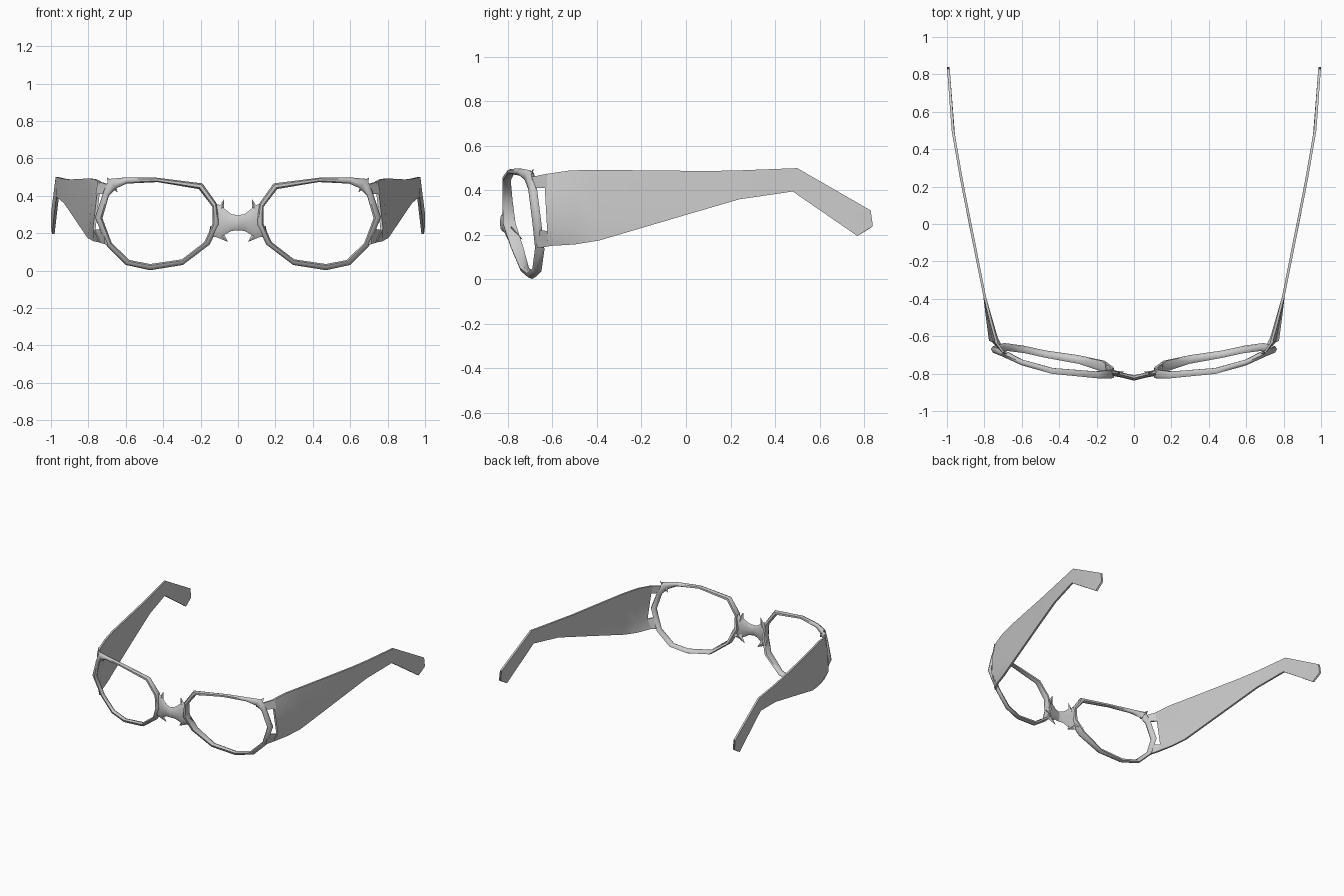
import bpy
import bmesh
from math import cos, sin, pi
from mathutils import Vector

cube = bpy.data.objects.get("Cube")
if cube:
    bpy.data.objects.remove(cube)

grey = bpy.data.materials.new("frame grey")
grey.use_nodes = True
grey.diffuse_color = (0.6, 0.6, 0.6, 1)
grey.node_tree.nodes["Principled BSDF"].inputs["Base Color"].default_value = (0.6, 0.6, 0.6, 1)


def lerp(table, t):
    """Piecewise linear lookup in a list of (key, value) pairs."""
    for (a, va), (b, vb) in zip(table, table[1:]):
        if t <= b:
            return va + (vb - va) * (t - a) / (b - a)
    return table[-1][1]


def loft(name, rings, closed=False, angle=50):
    """Skin matching rings of points, then mirror the part to the other side."""
    bm = bmesh.new()
    loops = [[bm.verts.new(p) for p in ring] for ring in rings]
    n = len(loops[0])
    pairs = list(zip(loops, loops[1:]))
    if closed:
        pairs.append((loops[-1], loops[0]))
    else:
        bm.faces.new(loops[0])
        bm.faces.new(loops[-1])
    for a, b in pairs:
        for i in range(n):
            j = (i + 1) % n
            bm.faces.new((a[i], a[j], b[j], b[i]))
    bmesh.ops.recalc_face_normals(bm, faces=bm.faces)
    mesh = bpy.data.meshes.new(name)
    bm.to_mesh(mesh)
    bm.free()
    mesh.materials.append(grey)
    obj = bpy.data.objects.new(name, mesh)
    bpy.context.collection.objects.link(obj)
    obj.modifiers.new("Mirror", 'MIRROR')
    bpy.ops.object.select_all(action='DESELECT')
    obj.select_set(True)
    bpy.context.view_layer.objects.active = obj
    bpy.ops.object.shade_smooth_by_angle(angle=angle * pi / 180)


# The front curves back toward the hinges and its lower edge leans back
WRAP = [(0, -.82), (.2, -.81), (.44, -.785), (.6, -.74), (.7, -.695), (.8, -.665)]
LEAN = [(0, .085), (.13, .045), (.25, .008), (.5, 0)]


def on_front(x, z, dy=0):
    return Vector((x, lerp(WRAP, x) + lerp(LEAN, z) + dy, z))


# Rims: inner outline, outer outline and depth behind, joined by a six-sided section
OUTLINE = [
    ((.65, .44), (.69, .49), .02), ((.595, .465), (.60, .498), .015),
    ((.43, .473), (.44, .497), .015), ((.21, .436), (.19, .466), .02),
    ((.136, .34), (.115, .36), .03), ((.136, .25), (.10, .25), .04),
    ((.18, .152), (.15, .14), .04), ((.30, .06), (.295, .03), .025),
    ((.47, .035), (.47, .002), .018), ((.58, .056), (.60, .03), .018),
    ((.675, .147), (.70, .13), .018), ((.725, .28), (.765, .285), .018),
    ((.69, .40), (.72, .42), .018)]
SECTION = [(0, 0), (.25, -1), (.75, -1), (1, 0), (.75, 1), (.25, 1)]
rings = []
for inner, outer, back in OUTLINE:
    a, b = Vector(inner), Vector(outer)
    rings.append([on_front(*a.lerp(b, t), d * (back if d > 0 else .016)) for t, d in SECTION])
loft("rim", rings, closed=True, angle=60)

# Bridge: waisted bar between the rims
rings = []
for x, z, h, y in [(0, .255, .04, -.823), (.035, .257, .045, -.815),
                   (.065, .26, .065, -.807), (.095, .265, .085, -.802), (.13, .27, .09, -.79)]:
    rings.append([(x, y + .014 * cos(k * pi / 4), z + h * sin(k * pi / 4)) for k in range(8)])
loft("bridge", rings, angle=60)


def spike(name, base, tip, width):
    """Flat tapering thorn lying roughly in the plane of the front."""
    base, tip = Vector(base), Vector(tip)
    side = (tip - base).cross(Vector((0, 1, 0))).normalized() * width
    depth = Vector((0, .012, 0))
    loft(name, [[p + side * s, p + depth * s, p - side * s, p - depth * s]
                for p, s in ((base, 1), (tip, .05))])


# Ornamental thorns beside the bridge and at the upper outer corners
spike("upper_thorn", (.095, -.80, .31), (.075, -.80, .38), .022)
spike("lower_thorn", (.105, -.795, .20), (.055, -.79, .155), .025)
spike("nose_pad", (.125, -.785, .22), (.155, -.735, .18), .03)
spike("corner_thorn", on_front(.675, .46), on_front(.70, .497, .01), .022)
spike("corner_barb", on_front(.675, .465, .01), on_front(.645, .42, .015), .02)

# Temples: thin sheets following a curve, their edges rolled inward near the hinge
CURVE = [(-.70, .69), (-.62, .778), (-.43, .792), (0, .878), (.24, .925), (.5, .97), (.84, .995)]
ROLL = [(-.70, 0), (-.62, .05), (-.40, 0), (.84, 0)]
EDGE = [(.14, 1), (.23, 0), (.35, .1), (.50, .7)]


def sheet(name, stations):
    off = Vector((.007, 0, 0))
    rings = []
    for station in stations:
        pts = [Vector((lerp(CURVE, y) - lerp(ROLL, y) * lerp(EDGE, z) - .002, y, z))
               for y, z in station]
        rings.append([p + off for p in pts] + [p - off for p in reversed(pts)])
    loft(name, rings, angle=40)


def span(yt, zt, yb, zb):
    """Four points down the sheet from its top edge to its bottom edge."""
    return [(yt + (yb - yt) * t, zt + (zb - zt) * t) for t in (0, .22, .77, 1)]


sheet("temple", [
    span(-.638, .472, -.62, .15), span(-.52, .49, -.50, .157), span(-.38, .492, -.39, .175),
    span(.10, .487, 0, .29), span(.24, .49, .24, .36), span(.50, .50, .48, .395),
    [(.83, .31), (.84, .24), (.82, .225), (.77, .195)]])

# Hinge bars above and below the open slot
sheet("upper_hinge_bar", [span(-.695, .46, -.685, .41), span(-.625, .475, -.625, .41)])
sheet("lower_hinge_bar", [span(-.675, .225, -.67, .14), span(-.61, .215, -.61, .15)])
